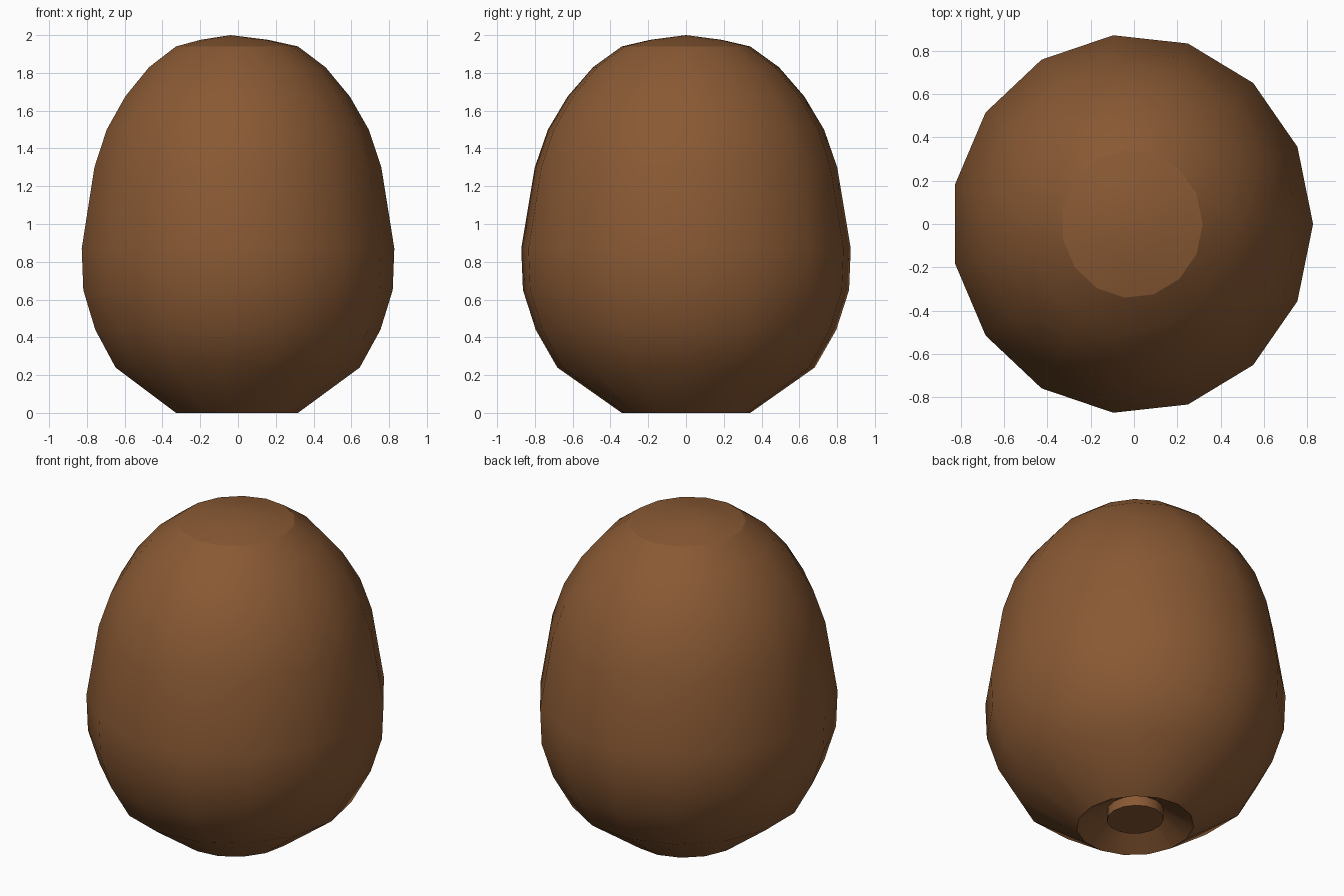
import bpy, bmesh, math

if "Cube" in bpy.data.objects:
    bpy.data.objects.remove(bpy.data.objects["Cube"])

SIDES = 15
CX, SX = -0.009, 0.954      # slight offset and squash in x

brown = bpy.data.materials.new("nut brown")
brown.diffuse_color = (0.25, 0.10, 0.034, 1)
brown.use_nodes = True
brown.node_tree.nodes["Principled BSDF"].inputs["Base Color"].default_value = brown.diffuse_color

# (radius, height) from stem tip up to the crown; tips are closed with a fan
profile = [(0.165, 0.04), (0.165, 0.10), (0.342, 0.0), (0.685, 0.24), (0.80, 0.44),
           (0.868, 0.65), (0.877, 0.87), (0.805, 1.30), (0.735, 1.50),
           (0.63, 1.675), (0.495, 1.83), (0.342, 1.94), (0.19, 1.975)]
sharp_rings = {0, 1, 2, 11}  # stem edges, base rim, crown seam

bm = bmesh.new()
rings = []
for r, z in profile:
    # inner crown ring leans toward the off-centre tip
    dx = -0.012 if z > 1.95 else 0
    rings.append([bm.verts.new((CX + dx + SX * r * math.cos(2 * math.pi * k / SIDES),
                                r * math.sin(2 * math.pi * k / SIDES), z))
                  for k in range(SIDES)])

# side walls
for a, b in zip(rings, rings[1:]):
    for k in range(SIDES):
        n = (k + 1) % SIDES
        bm.faces.new((a[k], a[n], b[n], b[k]))

# flat stem end and domed crown
bm.faces.new(rings[0][::-1])
tip = bm.verts.new((-0.04, 0, 2.0))
for k in range(SIDES):
    bm.faces.new((rings[-1][k], rings[-1][(k + 1) % SIDES], tip))

# smooth shading with hard seams
for f in bm.faces:
    f.smooth = True
for i in sharp_rings:
    for k in range(SIDES):
        bm.edges.get((rings[i][k], rings[i][(k + 1) % SIDES])).smooth = False
bmesh.ops.recalc_face_normals(bm, faces=bm.faces[:])

mesh = bpy.data.meshes.new("nut_body")
bm.to_mesh(mesh)
bm.free()
mesh.materials.append(brown)
obj = bpy.data.objects.new("nut_body", mesh)
bpy.context.collection.objects.link(obj)
